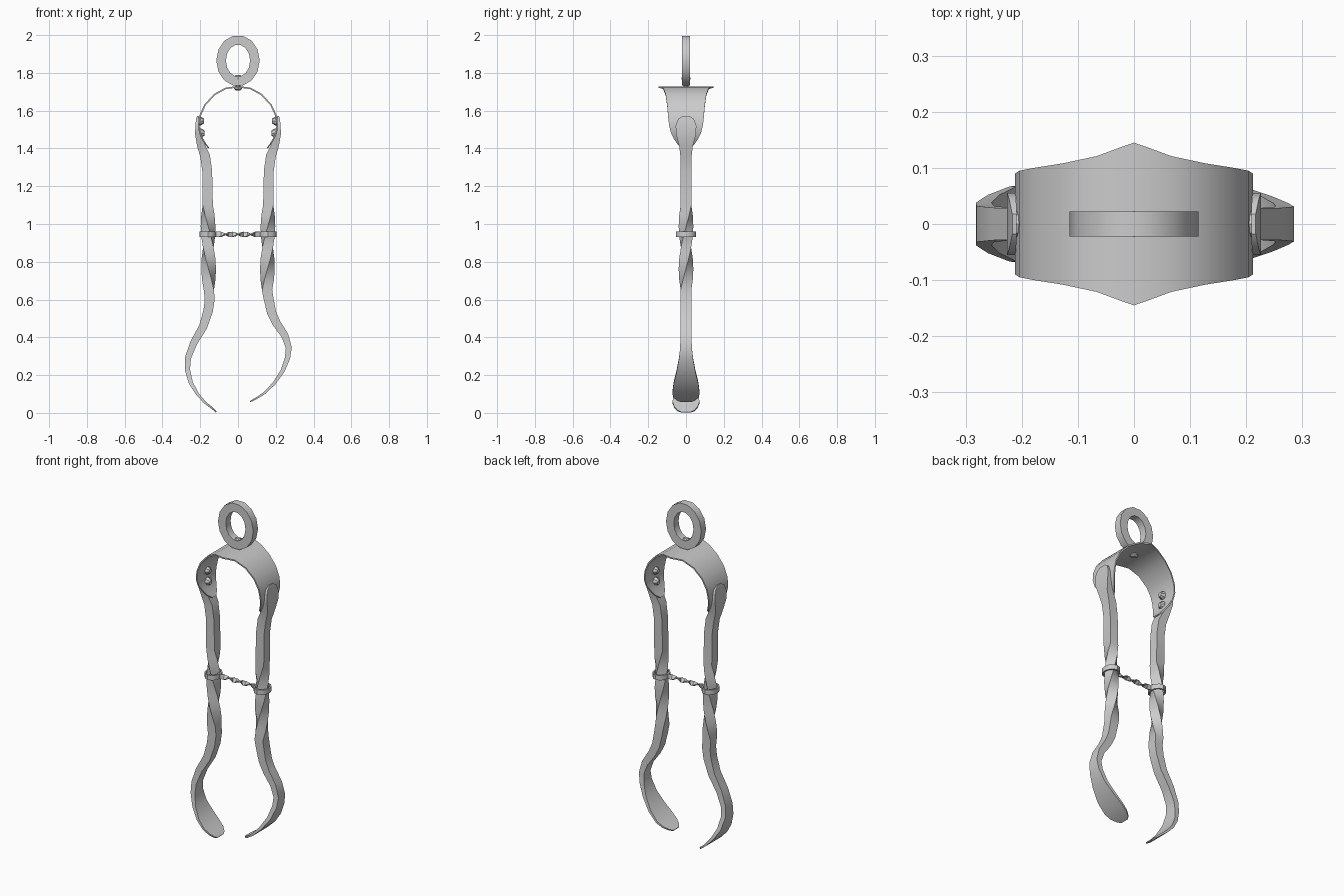
import bpy, math
from mathutils import Vector, Matrix

if "Cube" in bpy.data.objects:
    bpy.data.objects.remove(bpy.data.objects["Cube"])

Y = Vector((0, 1, 0))


def make(name, verts, faces, angle=35):
    me = bpy.data.meshes.new(name)
    me.from_pydata([tuple(v) for v in verts], [], faces)
    me.update()
    ob = bpy.data.objects.new(name, me)
    bpy.context.collection.objects.link(ob)
    bpy.ops.object.select_all(action='DESELECT')
    ob.select_set(True)
    bpy.context.view_layer.objects.active = ob
    bpy.ops.object.mode_set(mode='EDIT')
    bpy.ops.mesh.select_all(action='SELECT')
    bpy.ops.mesh.normals_make_consistent(inside=False)
    bpy.ops.object.mode_set(mode='OBJECT')
    bpy.ops.object.shade_smooth_by_angle(angle=math.radians(angle))
    return ob


def sweep(name, rows, angle=35):
    """Rectangular bar along a path in the XZ plane.
    Row: x, z, half width in y, half thickness, twist in degrees."""
    pts = [Vector((r[0], 0, r[1])) for r in rows]
    verts, faces = [], []
    n = len(rows)
    for i, (x, z, w, t, *tw) in enumerate(rows):
        a, b = pts[max(i - 1, 0)], pts[min(i + 1, n - 1)]
        d = (b - a).normalized()
        nor = Vector((-d.z, 0, d.x))
        k = math.radians(tw[0] if tw else 0)
        c, s = math.cos(k), math.sin(k)
        for p, q in ((-t, -w), (t, -w), (t, w), (-t, w)):
            verts.append(pts[i] + nor * (p * c - q * s) + Y * (p * s + q * c))
    for i in range(n - 1):
        for j in range(4):
            k = (j + 1) % 4
            faces.append((4*i + j, 4*i + k, 4*i + 4 + k, 4*i + 4 + j))
    faces += [(3, 2, 1, 0), tuple(range(4*n - 4, 4*n))]
    return make(name, verts, faces, angle)


def ring(name, centre, outer, inner, half, sides, upright):
    """Oval ring with a rectangular section, lying flat or upright."""
    verts, faces = [], []
    for i in range(sides):
        a = math.tau * i / sides
        for (rx, ry), h in ((outer, -half), (outer, half), (inner, half), (inner, -half)):
            u, v = rx * math.cos(a), ry * math.sin(a)
            verts.append(Vector(centre) + Vector((u, h, v) if upright else (u, v, h)))
        for j in range(4):
            k, m = (j + 1) % 4, (i + 1) % sides
            faces.append((4*i + j, 4*i + k, 4*m + k, 4*m + j))
    return make(name, verts, faces)


def rivet(name, base, direction, radius, height):
    """Low domed eight-sided head."""
    rot = Vector(direction).to_track_quat('Z', 'Y').to_matrix()
    verts, faces = [], []
    for r, h in ((1, 0), (1, .45), (.55, 1)):
        for i in range(8):
            a = math.tau * i / 8
            verts.append(Vector(base) + rot @ Vector((r*radius*math.cos(a), r*radius*math.sin(a), h*height)))
    for k in range(2):
        for i in range(8):
            j = (i + 1) % 8
            faces.append((8*k + i, 8*k + j, 8*k + 8 + j, 8*k + 8 + i))
    faces += [tuple(range(7, -1, -1)), tuple(range(16, 24))]
    return make(name, verts, faces)


# Spring strap across the top, flared at the crown with rounded ends
half = [(.065, 1.718, .121, .004), (.125, 1.685, .108, .004), (.175, 1.63, .1, .004),
        (.2, 1.575, .095, .004), (.208, 1.525, .09, .004), (.203, 1.485, .08, .004),
        (.188, 1.45, .062, .004), (.17, 1.42, .042, .004), (.155, 1.402, .018, .003)]
left = [(-x, z, w, t) for x, z, w, t in reversed(half)]
sweep("spring_strap", left + [(-.02, 1.724, .138, .004), (0, 1.725, .145, .004),
                              (.02, 1.724, .138, .004)] + half, 40)

# Arms: shared leaf-shaped top and twisted shank, separate lower hooks
top = [(.213, 1.572, .018, .004), (.216, 1.555, .042, .006), (.218, 1.52, .055, .008),
       (.215, 1.475, .052, .012), (.198, 1.42, .036, .02), (.174, 1.36, .029, .026),
       (.163, 1.28, .028, .026), (.16, 1.1, .028, .027)]
hook_left = [(-.15, .6, .028, .026), (-.158, .54, .028, .025), (-.185, .455, .028, .022),
             (-.235, .37, .029, .019), (-.265, .29, .032, .016), (-.268, .23, .038, .014),
             (-.25, .16, .052, .011), (-.215, .1, .067, .008), (-.175, .055, .071, .006),
             (-.142, .029, .062, .005), (-.122, .012, .045, .004), (-.115, .004, .026, .003)]
hook_right = [(.163, .6, .028, .026), (.178, .53, .028, .024), (.204, .475, .028, .022),
              (.248, .41, .029, .019), (.269, .345, .031, .016), (.262, .29, .037, .014),
              (.235, .22, .05, .011), (.19, .155, .066, .008), (.14, .105, .072, .006),
              (.105, .082, .063, .005), (.078, .067, .045, .004), (.064, .06, .026, .003)]
for name, s, hook in (("left_arm", -1, hook_left), ("right_arm", 1, hook_right)):
    rows = [(s*x, z, w, t) for x, z, w, t in top]
    for i in range(1, 9):
        f = i / 8
        rows.append((s*(.16 - .006*f), 1.1 - .45*f, .028, .027, -s*180*f))
    rows += [r + (-s*180,) for r in hook]
    sweep(name, rows)

    # Rivets and collar on each arm
    rivet(name + "_upper_rivet", (s*.21, 0, 1.545), (-s, 0, 0), .023, .03)
    rivet(name + "_lower_rivet", (s*.203, 0, 1.482), (-s, 0, -.1), .023, .026)
    ring(name + "_collar", (s*.16, 0, .945), (.045, .053), (.037, .044), .014, 12, False)

# Twisted cross bar between the collars
bar = [(-.13 + .02*i, .945, .004, .014, max(0, min(10, i - 1.5)) * 54) for i in range(14)]
sweep("cross_bar", bar)

# Hanging ring with its swivel stud
ring("hanging_ring", (0, 0, 1.865), (.115, .135), (.064, .085), .022, 14, True)
rivet("swivel_stud_shank", (0, 0, 1.715), (0, 0, 1), .012, .055)
rivet("swivel_stud_head", (0, 0, 1.765), (0, 0, 1), .023, .024)
rivet("swivel_stud_foot", (0, 0, 1.722), (0, 0, -1), .022, .014)
